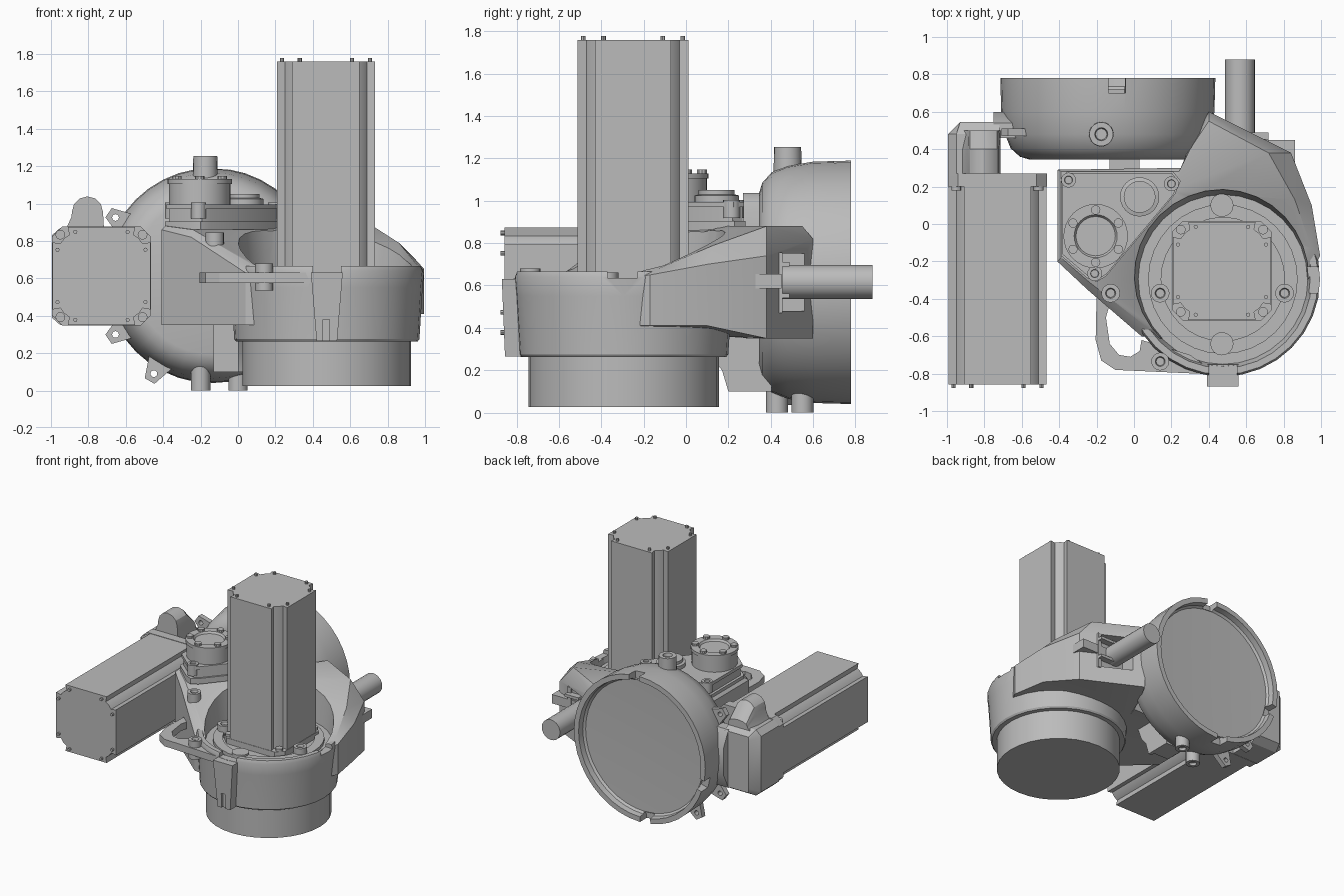
import bpy, bmesh, math
from mathutils import Matrix, Vector

if "Cube" in bpy.data.objects:
    bpy.data.objects.remove(bpy.data.objects["Cube"], do_unlink=True)

GREY = bpy.data.materials.new("cast grey")
GREY.use_nodes = True
GREY.diffuse_color = (0.5, 0.5, 0.5, 1)
GREY.node_tree.nodes["Principled BSDF"].inputs["Base Color"].default_value = (0.5, 0.5, 0.5, 1)

# axis helpers: local (u, v, along) to world
AXES = {
    "z": lambda u, v, w: (u, v, w),
    "y": lambda u, v, w: (u, w, v),
    "x": lambda u, v, w: (w, u, v),
}


def shade(ob):
    bpy.ops.object.select_all(action='DESELECT')
    ob.select_set(True)
    bpy.context.view_layer.objects.active = ob
    bpy.ops.object.shade_smooth_by_angle(angle=math.radians(30))


def finish(name, bm):
    bmesh.ops.remove_doubles(bm, verts=bm.verts, dist=1e-5)
    bmesh.ops.recalc_face_normals(bm, faces=bm.faces)
    me = bpy.data.meshes.new(name)
    bm.to_mesh(me)
    bm.free()
    me.materials.append(GREY)
    ob = bpy.data.objects.new(name, me)
    bpy.context.collection.objects.link(ob)
    shade(ob)
    return ob


def bridge(bm, rings):
    """Join neighbouring vertex rings with quads."""
    n = len(rings[0])
    for a, b in zip(rings, rings[1:]):
        for i in range(n):
            j = (i + 1) % n
            bm.faces.new((a[i], a[j], b[j], b[i]))


def loft(name, layers):
    """Closed solid through stacked rings of equal point count."""
    bm = bmesh.new()
    rings = [[bm.verts.new(p) for p in ring] for ring in layers]
    bridge(bm, rings)
    bm.faces.new(rings[0][::-1])
    bm.faces.new(rings[-1])
    return finish(name, bm)


def prism(name, pts, axis, lo, hi):
    f = AXES[axis]
    return loft(name, [[f(u, v, w) for u, v in pts] for w in (lo, hi)])


def box(name, x, y, z):
    return prism(name, [(x[0], y[0]), (x[1], y[0]), (x[1], y[1]), (x[0], y[1])], "z", *z)


def lathe(name, profile, axis, c, seg=32):
    """Revolve (radius, along) points round an axis through c."""
    f = AXES[axis]
    bm = bmesh.new()
    turns = [2 * math.pi * i / seg for i in range(seg)]
    bridge(bm, [[bm.verts.new(f(c[0] + r * math.cos(t), c[1] + r * math.sin(t), w)) for t in turns]
                for r, w in profile])
    return finish(name, bm)


def rod(name, axis, c, r, lo, hi, seg=16):
    return lathe(name, [(0, lo), (r, lo), (r, hi), (0, hi)], axis, c, seg)


def socket_boss(name, axis, c, r, lo, hi):
    """Bolt boss with a sunken centre."""
    d = 0.02 if hi > lo else -0.02
    return lathe(name, [(0, lo), (r, lo), (r, hi), (r * .55, hi), (r * .45, hi - d), (0, hi - d)], axis, c, 16)


def cut(ob, cutter):
    cutter.hide_render = True
    m = ob.modifiers.new("cut", 'BOOLEAN')
    m.operation = 'DIFFERENCE'
    m.solver = 'EXACT'
    m.object = cutter
    bpy.context.view_layer.objects.active = ob
    bpy.ops.object.modifier_apply(modifier=m.name)
    bpy.data.objects.remove(cutter, do_unlink=True)
    shade(ob)


def corners(quarter):
    """Repeat a first-quadrant outline round four quarters."""
    out = []
    for k in range(4):
        for u, v in quarter:
            for _ in range(k):
                u, v = -v, u
            out.append((u, v))
    return out


def motor(name, axis, c, end, base, flange):
    """Grooved motor body, square flange with bolts, and end screws."""
    s = 1 if end > base else -1
    body = corners([(.262, .18), (.22, .172), (.2, .2), (.172, .22), (.18, .262)])
    prism(name + "_body", [(c[0] + u, c[1] + v) for u, v in body], axis, base, end)
    fl = corners([(.265, .21), (.21, .265)])
    prism(name + "_flange", [(c[0] + u, c[1] + v) for u, v in fl], axis, flange, base)
    for i, (u, v) in enumerate(corners([(.22, .22)])):
        rod(f"{name}_flange_bolt_{i}", axis, (c[0] + u, c[1] + v), .026, base, base + s * .02, 12)
    for i, (u, v) in enumerate(corners([(.235, .14), (.14, .235)])):
        rod(f"{name}_end_screw_{i}", axis, (c[0] + u, c[1] + v), .011, end, end + s * .018, 8)


# steering drum and lower hub
C = (.475, -.295)
rod("lower_hub", "z", C, .45, .025, .3, 32)
drum = lathe("steering_drum", [(0, .262), (.485, .262), (.495, .275), (.512, .55), (.52, .64), (.51, .665),
                               (.475, .665), (.455, .59), (0, .59)], "z", C, 32)
lathe("bowl_ring", [(.33, .58), (.33, .615), (.40, .615), (.40, .58), (.33, .58)], "z", C)

# arm housing: x, y, side height, then inner top x, y, z
arm = [(-.41, .29, .86, -.39, .28, .88), (-.41, -.2, .86, -.39, -.18, .88),
       (-.25, -.35, .82, -.24, -.31, .86), (.04, -.6, .63, .08, -.56, .67),
       (.47, -.65, .62, .47, -.6, .66), (.92, -.32, .63, .87, -.32, .66),
       (.995, -.17, .65, .95, -.13, .68), (.95, .1, .70, .86, .13, .79),
       (.84, .38, .74, .72, .38, .88), (.4, .6, .82, .4, .55, .88),
       (.3, .42, .85, .3, .4, .88), (.25, .3, .86, .24, .28, .88)]
bm = bmesh.new()
low = [bm.verts.new((a[0], a[1], .41 if a[0] > .8 and a[1] < .3 else .35)) for a in arm]
mid = [bm.verts.new(a[:3]) for a in arm]
top = [bm.verts.new(a[3:]) for a in arm]
bridge(bm, [low, mid, top])
for ring, hub in ((low, (.2, .18, .36)), (top, (.2, .18, .88))):
    h = bm.verts.new(hub)
    for i in range(len(arm)):
        bm.faces.new((ring[i], ring[(i + 1) % len(arm)], h))
bmesh.ops.triangulate(bm, faces=bm.faces)
housing = finish("arm_housing", bm)
cut(housing, lathe("bowl_cutter", [(0, .585), (.452, .585), (.49, .95), (0, .95)], "z", C))
cut(housing, box("clip_recess_cutter", (.48, .95), (.44, .7), (.48, .75)))

# rim gaps at the front and side
for part in (drum, housing):
    cut(part, box("side_gap_cutter", (.85, 1.1), (-.37, -.23), (.635, .75)))
cut(drum, box("front_gap_cutter", (.4, .55), (-.9, -.7), (.632, .75)))

# lower rib and fin between hub and wheel housing
box("lower_rib", (-.13, .03), (.23, .405), (.1, .37))
prism("lower_fin", [(.08, .36), (.12, .26), (.17, .2), (.2, .1), (.24, .1), (.24, .37)], "x", .0, .03)

# front lug with a slot
lug = loft("front_lug", [[(x0, y, z), (x1, y, z), (x1, -.75, z), (x0, -.75, z)]
                         for x0, x1, y, z in ((.42, .53, -.855, .265), (.39, .56, -.87, .63))])
cut(lug, box("slot_cutter", (.455, .49), (-.9, -.84), (.25, .38)))

# vertical drive motor
motor("drive_motor", "z", (.47, -.25), 1.76, .635, .58)
for i, p in enumerate(((.47, .1), (.47, -.64))):
    rod(f"bowl_plug_{i}", "z", p, .062, .58, .63)
for i, p in enumerate(((.14, -.37), (.805, -.37))):
    socket_boss(f"bowl_bolt_{i}", "z", p, .05, .58, .662)

# gear cover with lip
cover = [(-.39, .24), (-.36, .28), (.21, .28), (.25, .23), (.22, .16), (-.15, -.28), (-.2, -.31),
         (-.25, -.29), (-.39, -.17)]
mean = Vector((-.1, .08))


def inset(k):
    return [tuple(mean + (Vector(p) - mean) * k) for p in cover]


prism("cover_base", cover, "z", .86, .905)
prism("cover_wall", inset(.93), "z", .9, .975)
prism("cover_lid", inset(.97), "z", .97, .995)
for i, p in enumerate(((-.21, -.265), (-.35, .235), (.2, .215))):
    socket_boss(f"cover_bolt_{i}", "z", p, .04, .92, 1.005)

# bearing tower with bolt circle
T = (-.205, -.065)
lathe("bearing_tower", [(0, .98), (.165, .98), (.165, 1.105), (.172, 1.105), (.172, 1.13), (.115, 1.13),
                        (.105, 1.115), (0, 1.115)], "z", T)
for i in range(6):
    a = math.pi * (i / 3 + 1 / 6)
    rod(f"tower_bolt_{i}", "z", (T[0] + .14 * math.cos(a), T[1] + .14 * math.sin(a)), .025, 1.12, 1.148, 10)
lathe("small_cap", [(0, .98), (.105, .98), (.105, 1.025), (.085, 1.03), (.085, 1.052), (0, 1.052)],
      "z", (.03, .145), 24)

# carrying loop and its bosses
prism("side_loop", [(-.12, -.33), (-.2, -.38), (-.205, -.62), (-.175, -.73), (-.1, -.78), (.45, -.805),
                    (.3, -.7), (.04, -.62), (.03, -.68), (-.02, -.71), (-.08, -.7), (-.13, -.64),
                    (-.15, -.5), (-.13, -.43), (-.05, -.42)], "z", .575, .63)
socket_boss("loop_boss", "z", (.14, -.735), .048, .535, .68)
socket_boss("arm_boss", "z", (-.125, -.37), .05, .765, .845)

# wheel housing, open at the back
W = (-.14, .615)
wheel = lathe("wheel_housing", [(0, .345), (.42, .345), (.47, .36), (.52, .405), (.55, .48), (.57, .6),
                                (.575, .78), (.535, .78), (.53, .735), (.515, .72), (0, .705)], "y", W, 40)
for deg in (85, 265, 195):
    a = math.radians(deg)
    notch = box("notch_cutter", (.515, .7), (.70, .85), (-.045, .045))
    notch.data.transform(Matrix.Translation((W[0], 0, W[1])) @ Matrix.Rotation(-a, 4, 'Y'))
    cut(wheel, notch)
lathe("top_filler", [(0, 1.05), (.068, 1.05), (.064, 1.255), (.035, 1.255), (.03, 1.23), (0, 1.23)],
      "z", (-.175, .48), 20)
for i, p in enumerate(((-.2, .43), (0, .55))):
    socket_boss(f"drain_plug_{i}", "z", p, .052, .2, 0)

# mounting ears round the wheel housing
for i, (x, z, a) in enumerate(((-.655, .925, 145), (-.655, .3, 215), (-.45, .09, 240))):
    d = Vector((math.cos(math.radians(a)), math.sin(math.radians(a))))
    s = Vector((-d.y, d.x))
    p = Vector((x, z))
    pts = [p + d * .045 + s * .03, p + d * .045 - s * .03, p - d * .16 - s * .1, p - d * .16 + s * .1]
    ear = prism(f"mounting_ear_{i}", [tuple(q) for q in pts], "y", .47, .51)
    cut(ear, rod("ear_cutter", "y", (x, z), .018, .4, .6, 12))

# horizontal traction motor and its gear case
motor("traction_motor", "y", (-.73, .613), -.858, .2, .27)
side = [(-.995, .39), (-.95, .35), (-.72, .35), (-.72, .87), (-.95, .87), (-.995, .83)]
loft("gear_case", [[(x, y, z) for x, z in side] for y in (.26, .48)]
     + [[(-.93 if x < -.8 else x, .545, .61 + (z - .61) * .85) for x, z in side]])
hump = [(-.93, .84), (-.89, .93)] + [(-.805 + .083 * math.cos(t), .955 + .083 * math.sin(t))
                                     for t in (math.pi * (6 - i) / 6 for i in range(7))] + [(-.715, .84)]
loft("gear_hump", [[(x, y, .84 + (z - .84) * k) for x, z in hump] for y, k in ((.27, 1), (.4, 1), (.5, .4))])
loft("case_neck", [[(x, y, z) for y, z in ((.46, .38), (.54, .38), (.6, .5), (.6, .72), (.54, .84), (.46, .84))]
                   for x in (-.75, -.58)])

# output shaft and cable clip
rod("output_shaft", "y", (.567, .617), .08, .42, .88, 20)
box("clip_plate", (.69, .72), (.41, .455), (.47, .755))
for i, z in enumerate((.54, .69)):
    box(f"clip_bar_{i}", (.6, .72), (.38, .49), (z, z + .022))
box("clip_arm", (.6, .86), (.23, .45), (.585, .655))
